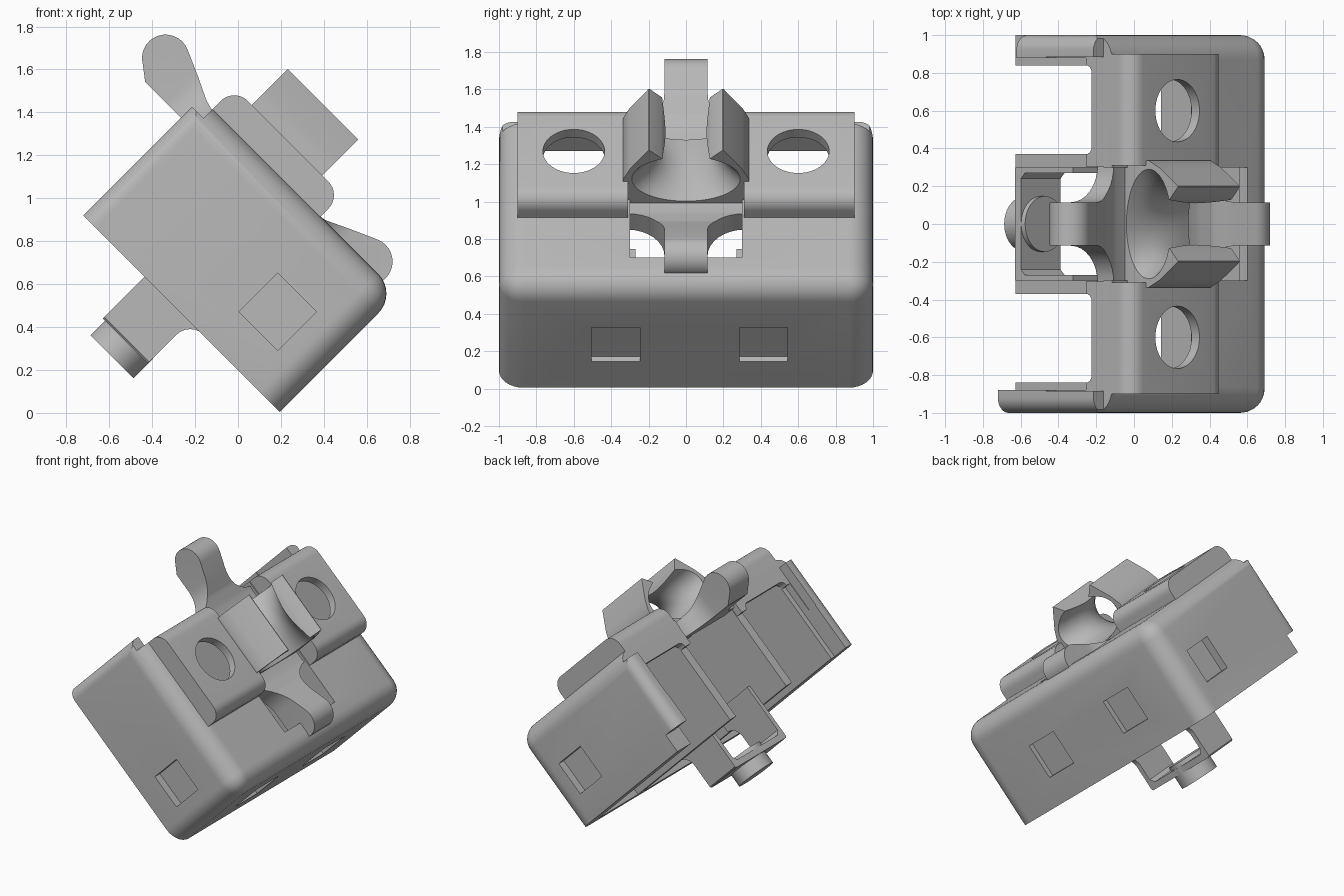
import bpy, bmesh, math
from mathutils import Matrix, Vector

if "Cube" in bpy.data.objects:
    bpy.data.objects.remove(bpy.data.objects["Cube"])

# Parts are built in a level frame (a, y, b) and tilted 45 degrees about y at the end.
MID = -0.737          # centre of the clip along a
TILT = Matrix.Rotation(math.radians(45), 4, 'Y')
grey = bpy.data.materials.new("mid grey plastic")
grey.diffuse_color = (0.48, 0.48, 0.48, 1)
grey.use_nodes = True
grey.node_tree.nodes["Principled BSDF"].inputs["Base Color"].default_value = grey.diffuse_color
parts, cutters = [], []


def make(name, bm, cutter=False):
    bmesh.ops.recalc_face_normals(bm, faces=bm.faces)
    me = bpy.data.meshes.new(name)
    bm.to_mesh(me)
    bm.free()
    ob = bpy.data.objects.new(name, me)
    bpy.context.collection.objects.link(ob)
    if cutter:
        ob.hide_render = True
        cutters.append(ob)
    else:
        me.materials.append(grey)
        parts.append(ob)
    return ob


def box(name, a0, a1, y0, y1, b0, b1, cutter=False, bevel=0, pick=None):
    y0, y1 = sorted((y0, y1))
    bm = bmesh.new()
    bmesh.ops.create_cube(bm, size=1)
    for v in bm.verts:
        v.co = ((a0 + a1) / 2 + v.co.x * (a1 - a0),
                (y0 + y1) / 2 + v.co.y * (y1 - y0),
                (b0 + b1) / 2 + v.co.z * (b1 - b0))
    if bevel:
        edges = [e for e in bm.edges if pick((e.verts[0].co + e.verts[1].co) / 2)]
        bmesh.ops.bevel(bm, geom=edges, offset=bevel, segments=8, profile=0.5,
                        affect='EDGES', clamp_overlap=True)
    return make(name, bm, cutter)


def prism(name, pts, to3d, depth, cutter=False):
    # Extrude a flat outline along a vector
    bm = bmesh.new()
    f = bm.faces.new([bm.verts.new(to3d(*p)) for p in pts])
    r = bmesh.ops.extrude_face_region(bm, geom=[f])
    bmesh.ops.translate(bm, vec=depth, verts=[v for v in r['geom'] if isinstance(v, bmesh.types.BMVert)])
    return make(name, bm, cutter)


def disc(name, a, y, b0, b1, r, cutter=False):
    bm = bmesh.new()
    bmesh.ops.create_cone(bm, cap_ends=True, segments=48, radius1=r, radius2=r, depth=b1 - b0,
                          matrix=Matrix.Translation((a, y, (b0 + b1) / 2)))
    return make(name, bm, cutter)


def boolean(ob, tool, op='DIFFERENCE'):
    m = ob.modifiers.new("cut", 'BOOLEAN')
    m.operation, m.solver, m.object = op, 'EXACT', tool
    bpy.context.view_layer.update()
    bpy.context.view_layer.objects.active = ob
    bpy.ops.object.modifier_apply(modifier=m.name)


def arc(cx, cy, r, d0, d1, n):
    return [(cx + r * math.cos(math.radians(d0 + (d1 - d0) * i / n)),
             cy + r * math.sin(math.radians(d0 + (d1 - d0) * i / n))) for i in range(n + 1)]


# Housing shell: rounded outer box, open at the bottom and the -a end
def outer_edge(m):
    top, right, side = m.z > 0.9, m.x > 0.13, abs(m.y) > 0.99
    return (top and (right or side)) or (right and side)


housing = box("housing", -1.16, 0.134, -1, 1, 0.141, 0.92, bevel=0.13, pick=outer_edge)
tools = [box("hollow_cutter", -1.5, 0.06, -0.84, 0.84, -0.1, 0.855, True),
         box("slot_cutter", -1.5, -0.07, -0.3, 0.3, 0.5, 1.2, True),
         box("end_step_cutter", -1.5, -1.085, -1.2, 1.2, 0.857, 1.2, True),
         box("end_face_cutter", -1.5, -1.085, -0.885, 0.885, 0.5, 1.2, True),
         box("corner_cutter", -1.5, -1.03, 0.7, 1.2, -0.1, 0.28, True)]
for s in (-1, 1):
    # Step in the inner wall, square recesses, rounded wall ends
    tools.append(box("liner_cutter", -1.5, -1.03, s * .8, s * .88, -0.1, 0.855, True))
    tools.append(box("side_recess", -0.33, -0.075, s * .94, s * 1.1, 0.336, 0.591, True))
    yc = 0.415 if s > 0 else -0.375
    tools.append(box("end_recess", 0.094, 0.3, yc - .129, yc + .129, 0.337, 0.595, True))
    rnd = [(-1.3, 1.2), (-1.08, 1.2)] + arc(-1.08, 0.92, 0.08, 90, 180, 8) + [(-1.3, 0.92)]
    tools.append(prism("wall_end_cutter", rnd, lambda a, y: (a, s * y, 0), Vector((0, 0, 1.2)), True))
for t in tools:
    boolean(housing, t)

# Raised hollow pads with round through holes, and the lip below each pad
for s in (-1, 1):
    pad = box("raised_pad", -1.085, -0.375, s * 0.31, s * 0.9, 0.86, 1.06, bevel=0.09,
              pick=lambda m: m.z > 1.05 and abs(m.x + 0.73) > 0.3)
    hole = disc("hole_cutter", -0.735, s * 0.6, 0.7, 1.3, 0.165, True)
    hollow = box("pad_hollow_cutter", -1.03, -0.43, s * 0.37, s * 0.84, 0.7, 1.0, True)
    boolean(pad, hollow)
    boolean(pad, hole)
    boolean(housing, hollow)
    lip = [(0.305, 0.87), (0.305, 0.727), (0.37, 0.727)] + arc(0.41, 0.728, 0.04, 180, 90, 5)
    lip += arc(0.8, 0.728, 0.04, 90, 0, 5) + [(0.84, 0.727), (0.89, 0.727), (0.89, 0.87)]
    prism("pad_lip", lip, lambda y, b: (-1.085, s * y, b), Vector((0.055, 0, 0)))

# Inner ribs either side of the slot
for s in (-1, 1):
    box("inner_rib", -1.03, 0.08, s * 0.3, s * 0.37, 0.141, 0.87)

# Clip jaw: round flared channel with a V-shaped lead-in above its throat
half = [(0.305, 0.82), (0.31, 0.97), (0.338, 1.04), (0.335, 1.08), (0.3, 1.155), (0.2, 1.297)]
outline = half + [(-y, b) for y, b in reversed(half)]
jaw = prism("clip_jaw", outline, lambda y, b: (MID - 0.232, y, b), Vector((0.464, 0, 0)))
bm = bmesh.new()
rings = []
N = 48
for i in range(13):
    t = -1.2 + 2.4 * i / 12
    ry, rb = 0.17 + 0.12 * t * t, 0.155 + 0.013 * t * t
    rings.append([bm.verts.new((MID + 0.232 * t, ry * math.cos(2 * math.pi * k / N),
                                1.08 + rb * math.sin(2 * math.pi * k / N))) for k in range(N)])
for p, q in zip(rings, rings[1:]):
    for k in range(N):
        bm.faces.new((p[k], p[(k + 1) % N], q[(k + 1) % N], q[k]))
bm.faces.new(rings[0])
bm.faces.new(rings[-1])
channel = make("channel_cutter", bm, True)
vee = [(0.1, 1.08), (0.1, 1.18), (0.13, 1.235), (0.195, 1.297), (0.195, 1.4)]
vee += [(-y, b) for y, b in reversed(vee)]
lead_in = prism("lead_in_cutter", vee, lambda y, b: (MID - 0.4, y, b), Vector((0.8, 0, 0)), True)
boolean(jaw, channel)
boolean(jaw, lead_in)

# Flexible tongues with rounded ends, mirrored about the clip centre
for s in (-1, 1):
    side = [(0.2, 0.785), (0.2, 0.9), (0.3, 0.9), (0.395, 0.925), (0.5, 0.975)]
    side += arc(0.67, 0.93, 0.11, 115, -60, 14) + [(0.66, 0.785)]
    tongue = prism("tongue", side, lambda a, b: (MID + s * a, -0.32, b), Vector((0, 0.64, 0)))
    plan = [(0.15, 0.31), (0.3, 0.31)] + arc(0.52, 0.315, 0.2, 180, 270, 8) + [(0.9, 0.115)]
    plan += [(a, -y) for a, y in reversed(plan)]
    mask = prism("tongue_mask", plan, lambda a, y: (MID + s * a, y, 0.6), Vector((0, 0, 0.6)), True)
    boolean(tongue, mask, 'INTERSECT')

# Strap hanging below the housing, with a flared root and square corners
strap_side = [(-0.757, 0.3), (-0.757, -0.135), (-0.46, -0.135), (-0.46, 0.06)]
strap_side += arc(-0.37, 0.055, 0.09, 180, 90, 6)[1:] + [(-0.37, 0.3)]
strap = prism("strap", strap_side, lambda a, b: (a, -0.34, b), Vector((0, 0.68, 0)))
u_half = [(0.305, 0.4), (0.305, -0.125), (0.295, -0.135)]
u_in = [(0.27, 0.4), (0.27, -0.06), (0.24, -0.09)]
u_shape = u_half + [(-y, b) for y, b in reversed(u_half)]
u_shape += [(-y, b) for y, b in u_in] + [(y, b) for y, b in reversed(u_in)]
u_mask = prism("strap_mask", u_shape, lambda y, b: (-1, y, b), Vector((0.9, 0, 0)), True)
boolean(strap, u_mask, 'INTERSECT')
disc("strap_button", -0.6, 0, -0.23, -0.1, 0.142)
disc("button_flange", -0.608, 0, -0.13, -0.06, 0.147)

# Tidy up: remove cutters, tilt the whole model, smooth rounded areas
for c in cutters:
    bpy.data.objects.remove(c, do_unlink=True)
for ob in parts:
    ob.data.transform(TILT)
    bpy.ops.object.select_all(action='DESELECT')
    ob.select_set(True)
    bpy.context.view_layer.objects.active = ob
    bpy.ops.object.shade_smooth_by_angle(angle=math.radians(30))
